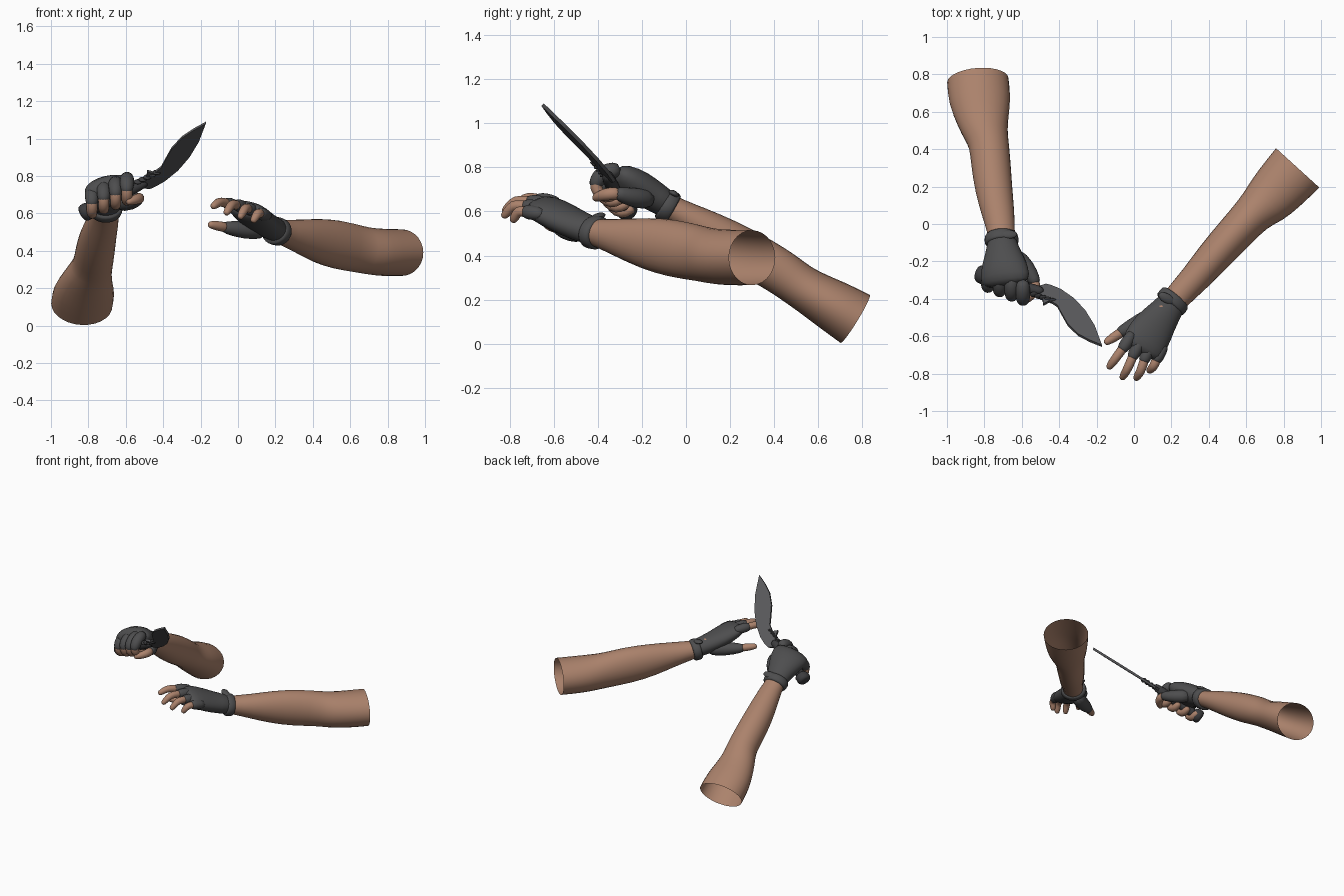
import bpy, bmesh, math
from mathutils import Vector as V

cube = bpy.data.objects.get("Cube")
if cube:
    bpy.data.objects.remove(cube)


def material(name, rgb):
    m = bpy.data.materials.new(name)
    m.use_nodes = True
    m.diffuse_color = (*rgb, 1)
    m.node_tree.nodes["Principled BSDF"].inputs["Base Color"].default_value = (*rgb, 1)
    return m


SKIN = material("skin", (0.41, 0.225, 0.15))
GLOVE = material("charcoal glove", (0.075, 0.075, 0.077))
STEEL = material("dark steel", (0.095, 0.095, 0.1))
GRIP = material("black grip", (0.045, 0.045, 0.048))


def finish(bm, name, mat, smooth=True, subdiv=0):
    bmesh.ops.recalc_face_normals(bm, faces=bm.faces)
    me = bpy.data.meshes.new(name)
    bm.to_mesh(me)
    bm.free()
    me.materials.append(mat)
    for p in me.polygons:
        p.use_smooth = smooth
    ob = bpy.data.objects.new(name, me)
    bpy.context.collection.objects.link(ob)
    if subdiv:
        mod = ob.modifiers.new("rounding", "SUBSURF")
        mod.levels = mod.render_levels = subdiv
    return ob


def loft(name, stations, side, mat, capped=True, sides=14):
    """Tube of elliptical rings; a station is x, y, z, half width, half height."""
    bm = bmesh.new()
    pts = [V(s[:3]) for s in stations]
    rings = []
    for i, s in enumerate(stations):
        t = (pts[min(i + 1, len(pts) - 1)] - pts[max(i - 1, 0)]).normalized()
        a = V(side) - t * t.dot(V(side))
        a.normalize()
        b = a.cross(t)
        ring = []
        for k in range(sides):
            q = math.tau * k / sides
            ring.append(bm.verts.new(pts[i] + 1.03 * (a * s[3] * math.cos(q) + b * s[4] * math.sin(q))))
        rings.append(ring)
    for r0, r1 in zip(rings, rings[1:]):
        for k in range(sides):
            n = (k + 1) % sides
            bm.faces.new((r0[k], r0[n], r1[n], r1[k]))
    if capped:
        bm.faces.new(rings[0])
        bm.faces.new(rings[-1])
    return finish(bm, name, mat, True, 1)


def tube(name, pts, radii, side, mat):
    """Round tube with a blunt rounded tip."""
    st = [(*p, r, r) for p, r in zip(pts, radii)]
    end = V(pts[-1]) + (V(pts[-1]) - V(pts[-2])).normalized() * radii[-1] * 0.6
    st.append((*end, radii[-1] * 0.6, radii[-1] * 0.6))
    return loft(name, st, side, mat, sides=10)


def patch(name, loc, size, direction, up, mat):
    """Flattened ellipsoid lying on a surface."""
    x = V(direction).normalized()
    z = (V(up) - x * x.dot(V(up))).normalized()
    y = z.cross(x)
    bm = bmesh.new()
    bmesh.ops.create_uvsphere(bm, u_segments=14, v_segments=8, radius=1)
    for v in bm.verts:
        v.co = V(loc) + x * v.co.x * size[0] + y * v.co.y * size[1] + z * v.co.z * size[2]
    return finish(bm, name, mat)


# Bare forearms, open at the elbow end
loft("right_arm", [
    (-.835, .768, .112, .165, .128), (-.825, .66, .178, .168, .118),
    (-.808, .55, .24, .138, .1), (-.792, .48, .288, .118, .1),
    (-.775, .43, .325, .106, .102), (-.765, .32, .39, .106, .105),
    (-.75, .18, .475, .1, .095), (-.725, .05, .55, .087, .075),
    (-.71, -.04, .6, .073, .06), (-.705, -.11, .64, .07, .056)], (1, 0, 0), SKIN, False)
loft("left_arm", [
    (.875, .3, .39, .157, .125), (.775, .19, .39, .148, .127),
    (.70, .11, .398, .132, .125), (.64, .06, .41, .105, .126),
    (.53, -.06, .433, .1, .133), (.42, -.18, .455, .092, .118),
    (.32, -.3, .48, .08, .087), (.22, -.40, .503, .07, .062),
    (.18, -.46, .515, .066, .055)], (.75, -.66, 0), SKIN, False)

# Left hand: open, reaching forward
LS = V((.85, -.48, -.2)).normalized()
loft("left_glove_palm", [
    (.225, -.395, .502, .076, .066), (.165, -.475, .527, .086, .064),
    (.10, -.56, .57, .118, .066), (.055, -.64, .612, .124, .058),
    (.03, -.695, .632, .112, .036)], LS, GLOVE)
tube("left_glove_thumb", [(.15, -.46, .505), (.03, -.53, .512), (-.07, -.578, .525)],
     (.05, .052, .034), LS, GLOVE)
tube("left_thumb", [(-.05, -.568, .523), (-.11, -.607, .533), (-.148, -.632, .54)],
     (.03, .027, .02), (0, 0, 1), SKIN)
left_fingers = {
    "index": ((-.045, -.645, .65), (-.1, -.72, .663), (-.133, -.765, .637)),
    "middle": ((.005, -.682, .642), (-.035, -.775, .65), (-.062, -.822, .602)),
    "ring": ((.062, -.705, .622), (.037, -.785, .63), (.012, -.825, .58)),
    "little": ((.125, -.712, .597), (.105, -.762, .602), (.082, -.785, .56))}
for n, path in left_fingers.items():
    k, m, t = (V(p) for p in path)
    back = k + V((.045, .075, -.012))
    cuff = k.lerp(m, .3)
    tube(f"left_glove_{n}_sleeve", [back, k, cuff], (.03, .036, .031), LS, GLOVE)
    tube(f"left_{n}_finger", [k, k.lerp(m, .5), m, m.lerp(t, .6), t],
         (.026, .026, .025, .023, .018), LS, SKIN)

# Right hand: a fist around the handle
RS = V((.27, -.1, .1)).normalized()
loft("right_glove_palm", [
    (-.71, -.055, .61, .074, .062), (-.703, -.13, .66, .085, .066),
    (-.695, -.21, .708, .12, .078), (-.69, -.285, .742, .138, .072),
    (-.685, -.335, .75, .122, .045)], RS, GLOVE)
for n, s in (("little", -.108), ("ring", -.037), ("middle", .035), ("index", .103)):
    k = V((-.685, -.32, .752)) + RS * s
    offs = [(0, .06, .005), (0, 0, 0), (0, -.044, -.03), (0, -.056, -.062),
            (0, -.05, -.1), (0, -.008, -.128), (0, .035, -.108)]
    p = [k + V(o) for o in offs]
    tube(f"right_glove_{n}_sleeve", p[:4], (.034, .041, .039, .034), RS, GLOVE)
    tube(f"right_{n}_finger", p[2:], (.03, .031, .031, .029, .024), RS, SKIN)
tube("right_glove_thumb", [(-.65, -.15, .655), (-.57, -.235, .66), (-.53, -.305, .68)],
     (.05, .047, .034), (0, 0, 1), GLOVE)
tube("right_thumb", [(-.535, -.295, .68), (-.522, -.345, .682), (-.55, -.385, .672),
                     (-.585, -.41, .662)], (.031, .03, .027, .02), (0, 0, 1), SKIN)

# Wrist straps with their tabs, and bare skin in the glove openings
for hand, c, axis, side, up, tab in (
        ("left", V((.205, -.415, .505)), V((-.62, -.75, .2)), LS, V((0, 0, 1)), -1),
        ("right", V((-.708, -.085, .625)), V((.05, -.85, .5)), V((1, 0, 0)), V((0, .45, .85)), 1)):
    axis.normalize()
    st = [(*(c + axis * d), w, h) for d, w, h in
          ((-.034, .078, .066), (-.03, .09, .076), (.022, .093, .077), (.028, .08, .068))]
    loft(hand + "_wrist_strap", st, side, GLOVE)
    patch(hand + "_strap_tab", c + up * .066 + side * tab * .035, (.05, .026, .014),
          side, up, GLOVE)
    patch(hand + "_glove_opening", c + axis * .062 + up * .058, (.045, .024, .014),
          side, up, SKIN)

# Knife handle and flared pommel
loft("knife_handle", [
    (-.80, -.278, .615, .034, .036), (-.74, -.295, .645, .03, .032),
    (-.62, -.33, .705, .03, .032), (-.54, -.35, .745, .03, .032),
    (-.48, -.362, .775, .022, .024)], (0, 1, 0), GRIP)
loft("knife_pommel", [
    (-.838, -.262, .594, .035, .034), (-.825, -.266, .602, .052, .05),
    (-.79, -.278, .618, .05, .046), (-.775, -.284, .626, .034, .034)], (0, 1, 0), GRIP)

# Forward-curving blade drawn in its own plane
D, N = V((0, -.68, .735)), V((0, .735, .68))


def blade_point(u, v, lift=0):
    tilt = .15 * (u + .46 - .66 * v)
    return V((u, -.35, .76)) + D * v + N * (tilt + lift)


outline = [(-.53, -.02), (-.47, -.035), (-.44, -.02), (-.39, .015), (-.32, .09),
           (-.26, .185), (-.21, .3), (-.172, .442), (-.235, .4), (-.3, .345),
           (-.355, .265), (-.385, .19), (-.41, .125), (-.45, .085), (-.485, .105),
           (-.49, .055), (-.53, .03)]
bm = bmesh.new()
layers = [[bm.verts.new(blade_point(u, v, h)) for u, v in outline] for h in (-.008, .008)]
for layer in layers:
    bm.faces.new(layer)
for i in range(len(outline)):
    j = (i + 1) % len(outline)
    bm.faces.new((layers[0][i], layers[0][j], layers[1][j], layers[1][i]))
finish(bm, "knife_blade", STEEL, False)

# Raised thumb ridges beside the blade root
for i in range(5):
    f = i / 4
    patch(f"thumb_ridge_{i + 1}", blade_point(-.535 + .1 * f, .025 + .06 * f),
          (.022, .009, .018), (1, 0, 0), N, GRIP)
